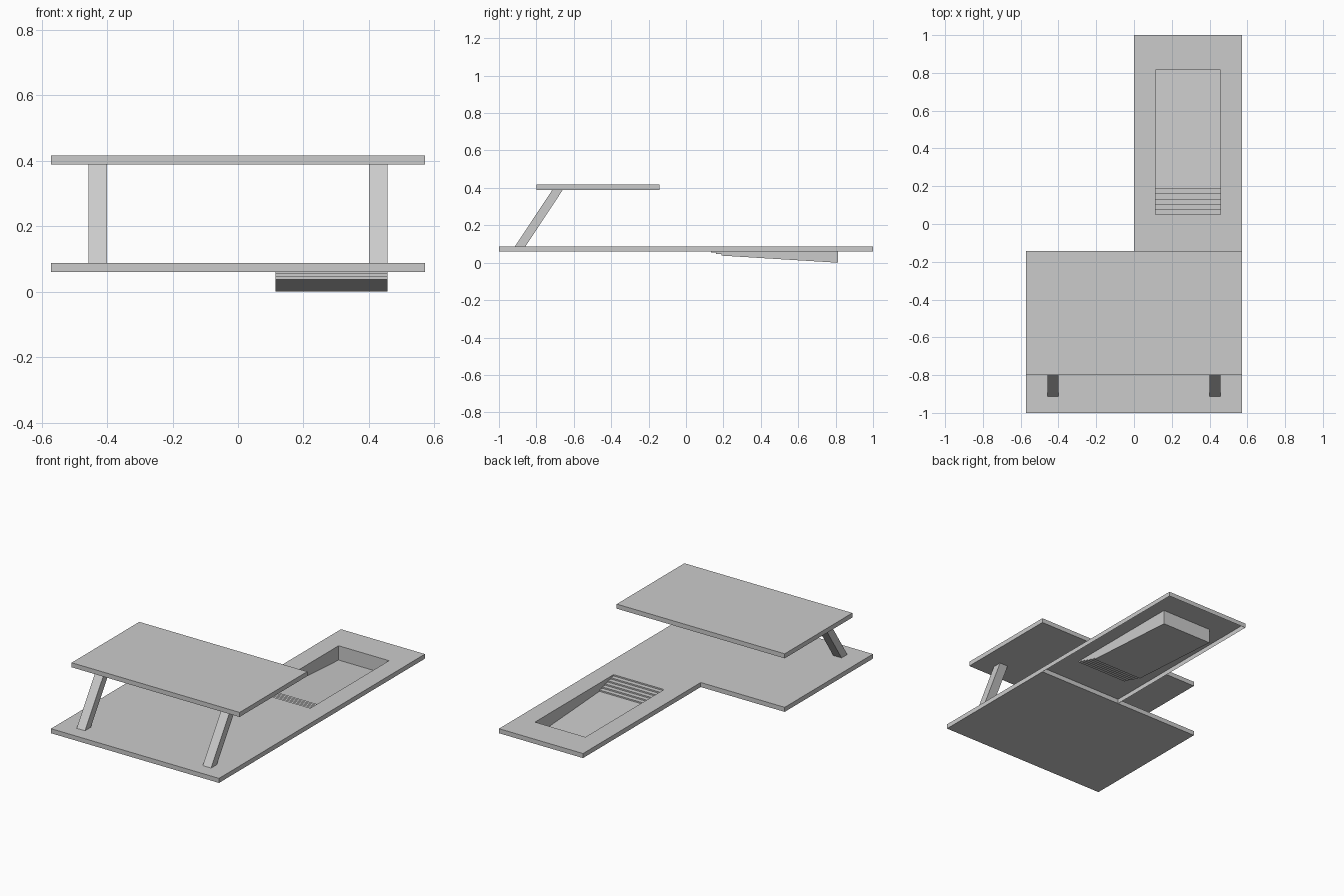
import bpy, bmesh

if "Cube" in bpy.data.objects:
    bpy.data.objects.remove(bpy.data.objects["Cube"])

W = 0.571            # half width of deck and canopy
Z0, Z1 = 0.06, 0.088  # deck underside and top
SPLIT = -0.143       # where the pool wing begins


def finish(name, bm):
    mesh = bpy.data.meshes.new(name)
    bm.to_mesh(mesh)
    bm.free()
    ob = bpy.data.objects.new(name, mesh)
    bpy.context.collection.objects.link(ob)
    return ob


def prism(name, profile, x0, x1):
    """Closed solid: a (y, z) profile swept along x."""
    bm = bmesh.new()
    face = bm.faces.new([bm.verts.new((x0, y, z)) for y, z in profile])
    ext = bmesh.ops.extrude_face_region(bm, geom=[face], use_keep_orig=True)
    moved = [v for v in ext["geom"] if isinstance(v, bmesh.types.BMVert)]
    bmesh.ops.translate(bm, verts=moved, vec=(x1 - x0, 0, 0))
    bmesh.ops.recalc_face_normals(bm, faces=bm.faces)
    return finish(name, bm)


def slab(name, y0, y1, z0, z1):
    return prism(name, [(y0, z0), (y1, z0), (y1, z1), (y0, z1)], -W, W)


# Main deck and canopy roof
slab("main_deck", -1.0, SPLIT, Z0, Z1)
slab("canopy_roof", -0.80, SPLIT, 0.389, 0.417)

# Leaning posts
post = [(-0.914, Z1), (-0.858, Z1), (-0.659, 0.389), (-0.715, 0.389)]
for side, x in (("left", -0.457), ("right", 0.4)):
    prism(f"{side}_post", post, x, x + 0.057)

# Pool wing: thin shell with open underside and sunken basin
PX0, PX1, PY0, PY1 = 0.114, 0.457, 0.05, 0.814
bm = bmesh.new()


def face(*pts):
    bm.faces.new([bm.verts.new(p) for p in pts])


outer = [(0, SPLIT), (W, SPLIT), (W, 1), (0, 1)]
inner = [(PX0, PY0), (PX1, PY0), (PX1, PY1), (PX0, PY1)]
for i in range(4):
    a, b, c, d = outer[i], outer[(i + 1) % 4], inner[(i + 1) % 4], inner[i]
    face((*a, Z1), (*b, Z1), (*c, Z1), (*d, Z1))
    if i > 0:  # outer rim; the first side meets the main deck
        face((*a, Z0), (*b, Z0), (*b, Z1), (*a, Z1))

# Basin profile: six risers, sloping floor, upright end wall
STEPS, FLOOR, TREAD = 6, 0.038, 0.0277
rise = (Z1 - FLOOR) / STEPS
path = [(PY0, Z1)]
for i in range(STEPS):
    y, z = PY0 + i * TREAD, Z1 - (i + 1) * rise
    path.append((y, z))
    if i < STEPS - 1:
        path.append((y + TREAD, z))
path += [(PY1, 0.0), (PY1, Z1)]
for (ya, za), (yb, zb) in zip(path, path[1:]):
    face((PX0, ya, za), (PX1, ya, za), (PX1, yb, zb), (PX0, yb, zb))
face(*[(PX0, y, z) for y, z in path])
face(*[(PX1, y, z) for y, z in reversed(path)])

bmesh.ops.remove_doubles(bm, verts=bm.verts, dist=0.0001)
bmesh.ops.recalc_face_normals(bm, faces=bm.faces)
bm.normal_update()
top = max(bm.faces, key=lambda f: f.calc_center_median().z)
if top.normal.z < 0:
    bmesh.ops.reverse_faces(bm, faces=bm.faces)
finish("pool_wing", bm)
